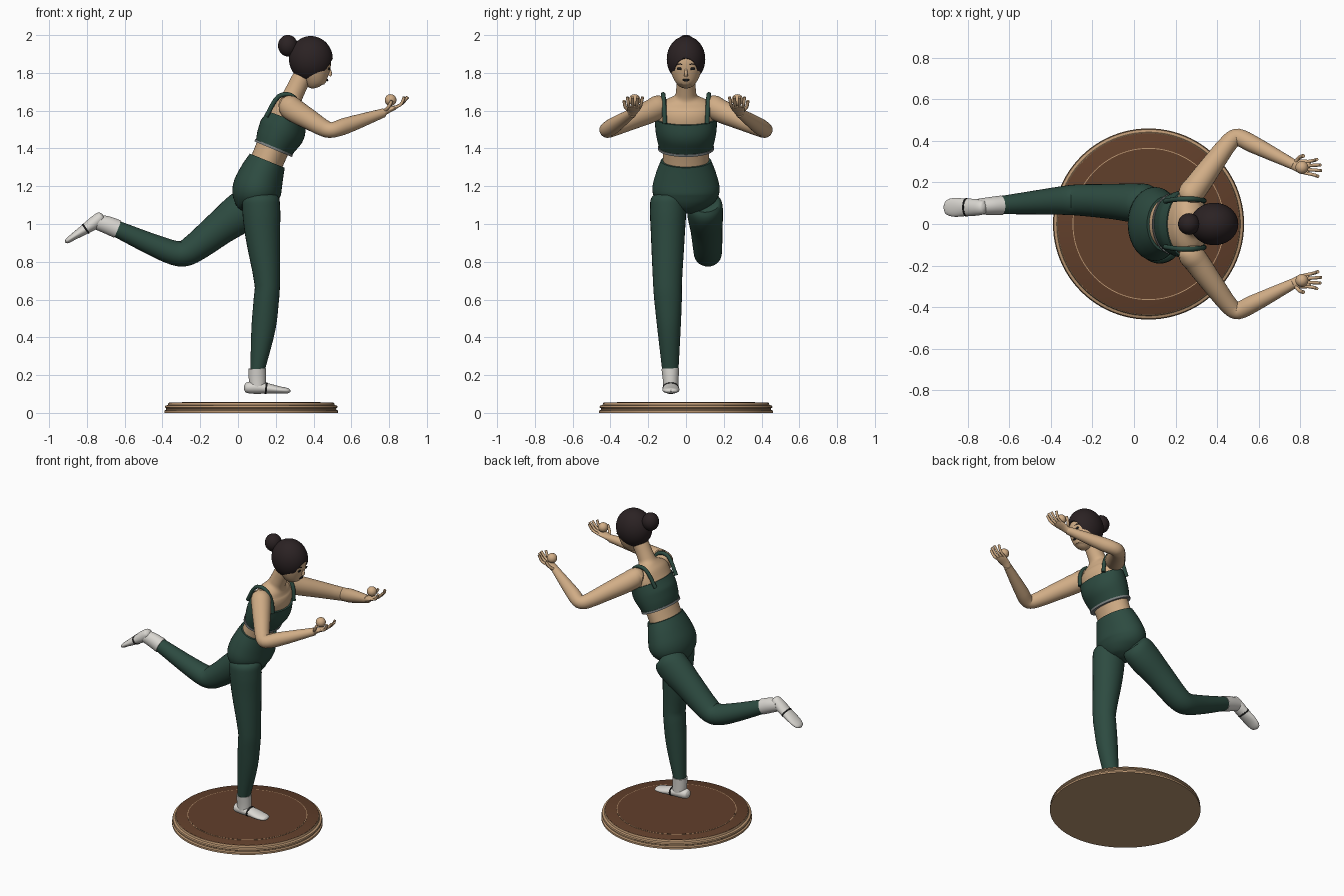
import bpy, bmesh, math
from mathutils import Vector, Matrix

cube = bpy.data.objects.get("Cube")
if cube:
    bpy.data.objects.remove(cube, do_unlink=True)


def material(name, *rgb):
    m = bpy.data.materials.new(name)
    m.use_nodes = True
    m.diffuse_color = (*rgb, 1)
    m.node_tree.nodes["Principled BSDF"].inputs["Base Color"].default_value = (*rgb, 1)
    return m


GREEN = material("dark green fabric", .026, .07, .052)
SKIN = material("skin", .64, .42, .24)
HAIR = material("dark hair", .024, .016, .017)
WHITE = material("off white", .7, .68, .64)
BROWN = material("brown wood", .12, .05, .024)
TAN = material("tan trim", .5, .31, .17)
GREY = material("grey band", .2, .22, .22)
BLACK = material("black", .01, .01, .01)


def finish(name, bm, mat):
    bmesh.ops.recalc_face_normals(bm, faces=bm.faces)
    me = bpy.data.meshes.new(name)
    bm.to_mesh(me)
    bm.free()
    me.materials.append(mat)
    ob = bpy.data.objects.new(name, me)
    bpy.context.collection.objects.link(ob)
    bpy.ops.object.select_all(action='DESELECT')
    ob.select_set(True)
    bpy.context.view_layer.objects.active = ob
    bpy.ops.object.shade_smooth_by_angle(angle=math.radians(45))
    return ob


def smooth_path(stations, steps):
    """Hermite interpolation of (x, y, z, depth, width) stations."""
    p = [Vector(s) for s in stations]
    t = [0]
    for a, b in zip(p, p[1:]):
        t.append(t[-1] + (b.xyz - a.xyz).length)
    n = len(p) - 1
    slope = []
    for i in range(n + 1):
        a, b = max(i - 1, 0), min(i + 1, n)
        slope.append((p[b] - p[a]) / (t[b] - t[a]))
    out = []
    for i in range(n):
        h = t[i + 1] - t[i]
        for k in range(steps):
            u = k / steps
            w = u * u * (3 - 2 * u)
            out.append(p[i] * (1 - w) + p[i + 1] * w + slope[i] * h * u * (1 - u) ** 2
                       - slope[i + 1] * h * u * u * (1 - u))
    return out + [p[n]]


def Vec5(v):
    return Vector((v[0], v[1], v[2]))


def loft(name, stations, mat, segs=28, steps=4):
    """Skin elliptical rings along a smooth path; width runs along y."""
    path = smooth_path(stations, steps)
    pts = [Vec5(q) for q in path]
    bm = bmesh.new()
    rings = []
    for i, q in enumerate(path):
        tan = (pts[min(i + 1, len(pts) - 1)] - pts[max(i - 1, 0)]).normalized()
        side = Vector((0, 1, 0))
        side = (side - tan * side.dot(tan)).normalized()
        up = tan.cross(side)
        ring = []
        for k in range(segs):
            a = math.tau * k / segs
            ring.append(bm.verts.new(pts[i] + up * max(q[3], .002) * math.cos(a)
                                     + side * max(q[4], .002) * math.sin(a)))
        rings.append(ring)
    for a, b in zip(rings, rings[1:]):
        for k in range(segs):
            j = (k + 1) % segs
            bm.faces.new((a[k], a[j], b[j], b[k]))
    bm.faces.new(rings[0])
    bm.faces.new(rings[-1])
    return finish(name, bm, mat)


def tube(name, points, r, mat, segs=12):
    return loft(name, [(*p, r, r) for p in points], mat, segs)


def ellipsoid(name, center, radii, mat, segs=32):
    bm = bmesh.new()
    bmesh.ops.create_uvsphere(bm, u_segments=segs, v_segments=segs // 2, radius=1,
                              matrix=Matrix.Translation(center) @ Matrix.Diagonal((*radii, 1)))
    return finish(name, bm, mat)


def lathe(name, profile, mat, x=0.07, segs=96):
    bm = bmesh.new()
    rings = [[bm.verts.new((x + r * math.cos(math.tau * k / segs), r * math.sin(math.tau * k / segs), z))
              for k in range(segs)] for r, z in profile]
    for a, b in zip(rings, rings[1:]):
        for k in range(segs):
            j = (k + 1) % segs
            bm.faces.new((a[k], a[j], b[j], b[k]))
    bm.faces.new(rings[0])
    bm.faces.new(rings[-1])
    return finish(name, bm, mat)


# Round stand with stepped rim, top panel and inlaid ring
lathe("stand_rim", [(.46, 0), (.46, .012), (.45, .017), (.45, .024), (.458, .029),
                    (.455, .038), (.442, .042), (.438, .053)], TAN)
lathe("stand_top", [(.436, .045), (.436, .054), (.432, .056)], BROWN)
lathe("stand_inlay", [(.366, .05), (.366, .0575), (.362, .0575)], TAN)
lathe("stand_center", [(.362, .05), (.362, .058)], BROWN)

# Torso, tilted forward
loft("leggings_hips", [(.095, 0, 1.055, .02, .03), (.095, 0, 1.075, .08, .09), (.095, 0, 1.12, .115, .155),
                       (.1, 0, 1.18, .13, .178), (.125, 0, 1.26, .118, .162), (.155, 0, 1.335, .1, .133)], GREEN, 40)
loft("waist", [(.14, 0, 1.3, .088, .12), (.165, 0, 1.36, .088, .122), (.195, 0, 1.43, .09, .125)], SKIN, 40)
loft("crop_top", [(.19, 0, 1.405, .103, .143), (.21, 0, 1.45, .116, .154), (.235, 0, 1.5, .124, .162),
                  (.258, 0, 1.56, .108, .165)], GREEN, 40)
loft("crop_top_band", [(.186, 0, 1.396, .108, .148), (.191, 0, 1.408, .108, .148)], GREY, 40)
loft("chest", [(.235, 0, 1.5, .1, .14), (.258, 0, 1.57, .1, .155), (.268, 0, 1.62, .084, .148),
               (.278, 0, 1.65, .066, .115), (.287, 0, 1.672, .055, .065), (.3, 0, 1.7, .052, .053),
               (.345, 0, 1.79, .05, .05)], SKIN, 40)

# Head, hair and bun
loft("head", [(.417, 0, 1.722, .015, .015), (.414, 0, 1.733, .043, .04), (.41, 0, 1.77, .065, .066),
              (.405, 0, 1.82, .085, .083), (.4, 0, 1.88, .09, .09), (.39, 0, 1.95, .06, .06),
              (.385, 0, 1.975, .01, .01)], SKIN, 36)
hair = ellipsoid("hair", (.386, 0, 1.873), (.116, .102, .122), HAIR, 48)
cutter = ellipsoid("hair_cutter", (.52, 0, 1.77), (.13, .075, .108), HAIR, 48)
cutter.hide_render = True
cut = hair.modifiers.new("face_opening", 'BOOLEAN')
cut.operation = 'DIFFERENCE'
cut.object = cutter
bpy.ops.object.select_all(action='DESELECT')
bpy.context.view_layer.objects.active = hair
hair.select_set(True)
bpy.ops.object.modifier_apply(modifier=cut.name)
bpy.data.objects.remove(cutter, do_unlink=True)
ellipsoid("hair_bun", (.264, 0, 1.944), (.052, .052, .057), HAIR)
loft("hair_tie", [(.3, 0, 1.926, .036, .036), (.292, 0, 1.93, .038, .038)], WHITE)

# Face
loft("nose", [(.484, 0, 1.82, .006, .006), (.488, 0, 1.795, .01, .009), (.484, 0, 1.784, .008, .01)], SKIN, 12)
ellipsoid("mouth", (.473, 0, 1.762), (.005, .02, .007), BLACK, 16)
for s, label in ((1, "left"), (-1, "right")):
    ellipsoid(label + "_eye", (.482, s * .034, 1.822), (.005, .015, .008), BLACK, 16)
    tube(label + "_brow", [(.488, s * .018, 1.843), (.484, s * .036, 1.848), (.473, s * .052, 1.842)],
         .003, HAIR, 8)

    # Arm, hand, ball and shoulder strap
    arm = [(.255, .115, 1.62, .03, .03), (.265, .135, 1.625, .058, .058), (.3, .18, 1.6, .062, .06),
           (.38, .29, 1.552, .054, .052), (.465, .4, 1.503, .044, .043), (.5, .417, 1.498, .041, .042),
           (.57, .385, 1.52, .043, .042), (.77, .285, 1.588, .024, .025)]
    palm = [(.755, .291, 1.582, .022, .023), (.79, .28, 1.6, .016, .03), (.825, .274, 1.614, .012, .036),
            (.845, .27, 1.622, .007, .03)]

    def mirrored(points):
        return [(p[0], s * p[1], *p[2:]) for p in points]

    loft(label + "_arm", mirrored(arm), SKIN)
    loft(label + "_palm", mirrored(palm), SKIN, 20)
    for f in range(4):
        y = .245 + f * .018
        spread = y + (f - 1.7) * .009
        reach = (.88, .897, .9, .885)[3 - f]
        tube(f"{label}_finger_{f + 1}", mirrored([(.825, y, 1.615), (.862, (y + spread) / 2, 1.633),
                                                  (reach, spread, 1.672)]), .008, SKIN, 10)
    tube(label + "_thumb", mirrored([(.775, .295, 1.597), (.795, .32, 1.618), (.815, .328, 1.652)]),
         .009, SKIN, 10)
    ellipsoid(label + "_ball", (.808, s * .272, 1.656), (.031, .031, .031), SKIN)
    strap = [(.338, .112, 1.53), (.328, .116, 1.62), (.28, .12, 1.682), (.215, .12, 1.675), (.15, .11, 1.57)]
    tube(label + "_strap", mirrored(strap), .012, GREEN)

# Standing right leg and raised left leg
loft("right_leg", [(.12, -.095, 1.165, .03, .03), (.12, -.095, 1.15, .085, .08), (.122, -.095, 1.1, .1, .095),
                   (.13, -.096, .95, .093, .09), (.155, -.098, .68, .067, .076), (.15, -.095, .6, .067, .073),
                   (.135, -.09, .45, .064, .062), (.103, -.083, .225, .038, .043)], GREEN)
loft("left_leg", [(.09, .1, 1.13, .03, .03), (.075, .1, 1.12, .08, .08), (.03, .1, 1.075, .105, .095),
                  (-.1, .108, .975, .09, .085), (-.25, .115, .86, .073, .076), (-.31, .115, .842, .067, .072),
                  (-.42, .108, .877, .06, .062), (-.65, .09, .978, .043, .043)], GREEN)
loft("right_sock", [(.105, -.08, .13, .043, .04), (.103, -.081, .18, .046, .042),
                    (.102, -.083, .235, .046, .047)], WHITE)
loft("left_sock", [(-.638, .09, .973, .049, .047), (-.69, .087, .994, .047, .043),
                   (-.75, .083, 1.012, .04, .038)], WHITE)


def shoe(label, heel, toe_dir, up_dir):
    def place(u, v, *size):
        return (*(Vector(heel) + Vector(toe_dir) * u + Vector(up_dir) * v), *size)
    loft(label + "_shoe", [place(0, 0, .01, .01), place(.01, 0, .026, .03), place(.06, .002, .034, .04),
                           place(.12, -.003, .028, .042), place(.19, -.012, .019, .045),
                           place(.235, -.016, .013, .032), place(.246, -.017, .004, .01)], WHITE)
    loft(label + "_shoe_strap", [place(.112, -.002, .031, .044), place(.122, -.003, .03, .044)], BLACK)


shoe("right", (.032, -.08, .133), (1, 0, 0), (0, 0, 1))
shoe("left", (-.715, .08, 1.048), (-.765, 0, -.644), (.644, 0, -.765))
